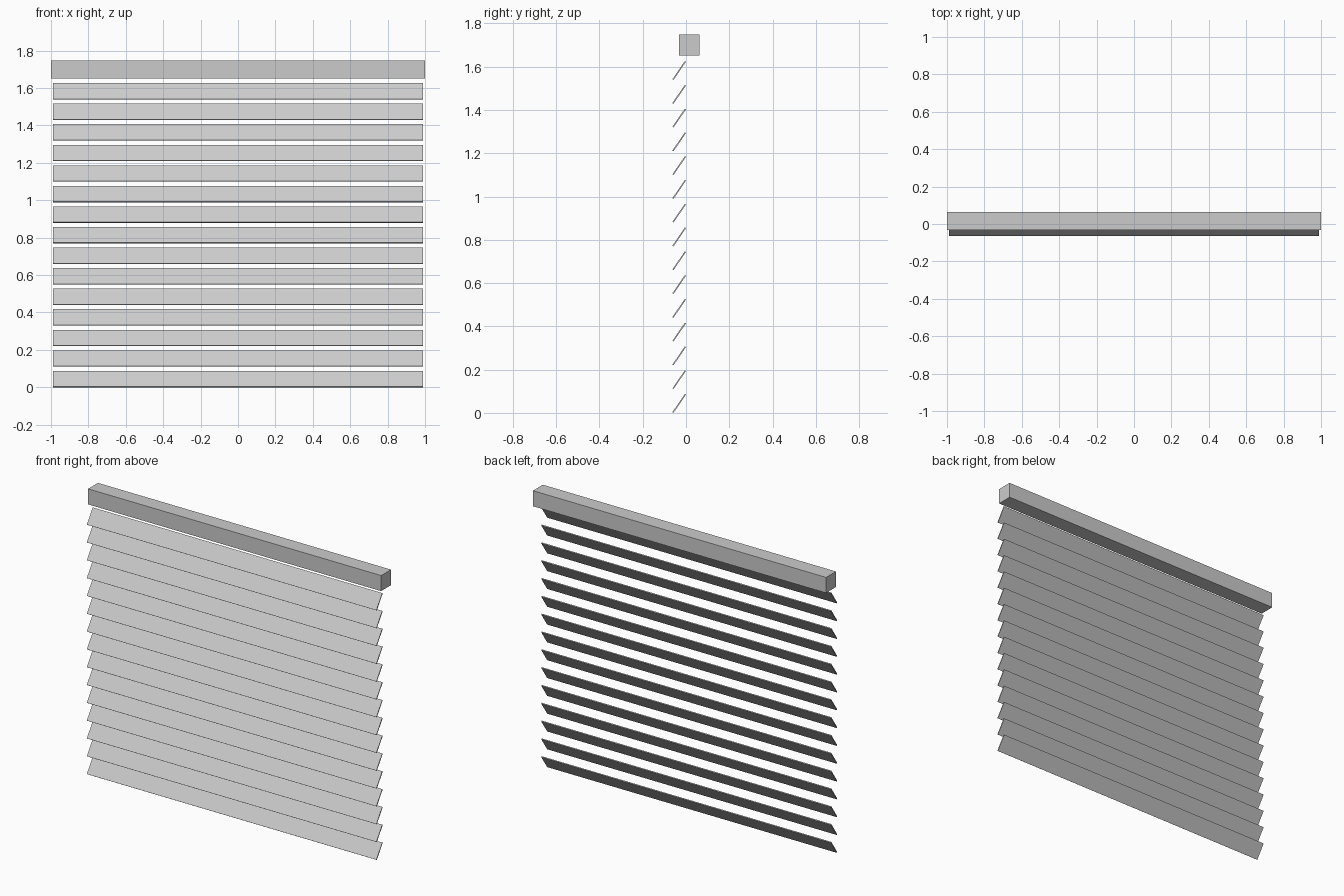
import bpy
from math import radians

if "Cube" in bpy.data.objects:
    bpy.data.objects.remove(bpy.data.objects["Cube"])

SLATS = 15
PITCH = 0.1099
TILT = radians(55.5)


def box(name, size, location, tilt=0.0):
    bpy.ops.mesh.primitive_cube_add(size=1, location=location, rotation=(tilt, 0, 0))
    obj = bpy.context.object
    obj.name = name
    obj.scale = size
    return obj


# Head rail across the top
box("head_rail", (2.0, 0.096, 0.096), (0, 0.015, 1.700))

# Tilted slats: lower edge towards the front, upper edge towards the back
for i in range(SLATS):
    box(f"slat_{i + 1:02d}", (1.976, 0.102, 0.006),
        (0, -0.0315, 0.0438 + i * PITCH), TILT)
